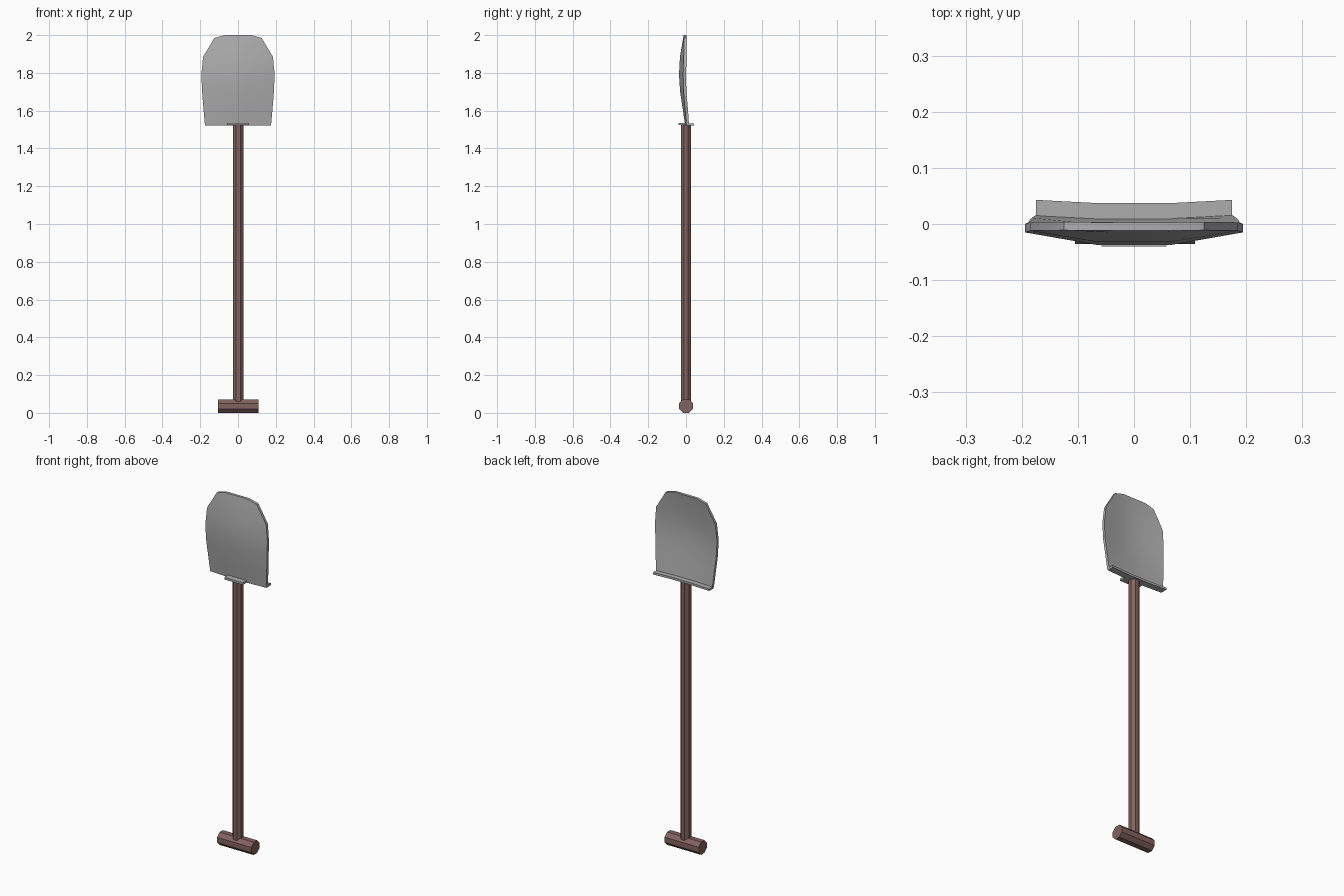
import bpy, bmesh, math
from mathutils import Matrix

cube = bpy.data.objects.get("Cube")
if cube:
    bpy.data.objects.remove(cube, do_unlink=True)


def material(name, rgb):
    m = bpy.data.materials.new(name)
    m.use_nodes = True
    color = (*rgb, 1)
    m.diffuse_color = color
    m.node_tree.nodes["Principled BSDF"].inputs["Base Color"].default_value = color
    return m


wood = material("brown wood", (0.23, 0.125, 0.115))
steel = material("grey steel", (0.42, 0.42, 0.42))


def add(name, bm, mat):
    bmesh.ops.recalc_face_normals(bm, faces=bm.faces)
    mesh = bpy.data.meshes.new(name)
    bm.to_mesh(mesh)
    bm.free()
    mesh.materials.append(mat)
    obj = bpy.data.objects.new(name, mesh)
    bpy.context.collection.objects.link(obj)
    return obj


def octagon_rod(name, apothem, length, matrix):
    bm = bmesh.new()
    r = apothem / math.cos(math.pi / 8)
    bmesh.ops.create_cone(bm, cap_ends=True, segments=8, radius1=r, radius2=r, depth=length,
                          matrix=matrix @ Matrix.Rotation(math.pi / 8, 4, "Z"))
    return add(name, bm, wood)


def slab(name, rows, thick_axis, thickness):
    """Sheet through rows of points, thickened along one axis."""
    bm = bmesh.new()
    grid = [[bm.verts.new(p) for p in row] for row in rows]
    for a, b in zip(grid, grid[1:]):
        for i in range(len(a) - 1):
            bm.faces.new((a[i], a[i + 1], b[i + 1], b[i]))
    ext = bmesh.ops.extrude_face_region(bm, geom=bm.faces[:], use_keep_orig=True)
    shift = [0, 0, 0]
    shift[thick_axis] = thickness
    bmesh.ops.translate(bm, vec=shift, verts=[g for g in ext["geom"] if isinstance(g, bmesh.types.BMVert)])
    return add(name, bm, steel)


# Handle
octagon_rod("shaft", 0.027, 1.485, Matrix.Translation((0.001, 0, 0.7825)))
octagon_rod("grip", 0.036, 0.214, Matrix.Translation((0.002, 0, 0.036)) @ Matrix.Rotation(math.pi / 2, 4, "Y"))

# Blade: height, half width, front depth at the centre, backward sweep at the sides
stations = [(1.525, 0.175, -0.005, 0.006), (1.6, 0.182, -0.016, 0.012), (1.7, 0.19, -0.031, 0.018),
            (1.79, 0.194, -0.037, 0.022), (1.885, 0.185, -0.032, 0.02),
            (1.985, 0.125, -0.015, 0.004), (2.0, 0.07, -0.012, 0)]
columns = (-1, -0.35, 0.35, 1)
blade = slab("blade", [[(w * c, y + (sweep if abs(c) == 1 else 0), z) for c in columns]
                       for z, w, y, sweep in stations], 1, 0.015)

# Foot lip behind the blade and small step in front
slab("foot_lip", [[(0.175 * c, y + (0.006 if abs(c) == 1 else 0), 1.521) for c in columns]
                  for y in (-0.002, 0.037)], 2, 0.012)
slab("front_step", [[(x, y, 1.523) for x in (-0.058, 0.058)] for y in (-0.04, 0.004)], 2, 0.012)

# Smooth the curved blade only
bpy.ops.object.select_all(action="DESELECT")
blade.select_set(True)
bpy.context.view_layer.objects.active = blade
bpy.ops.object.shade_smooth_by_angle(angle=math.radians(30))
